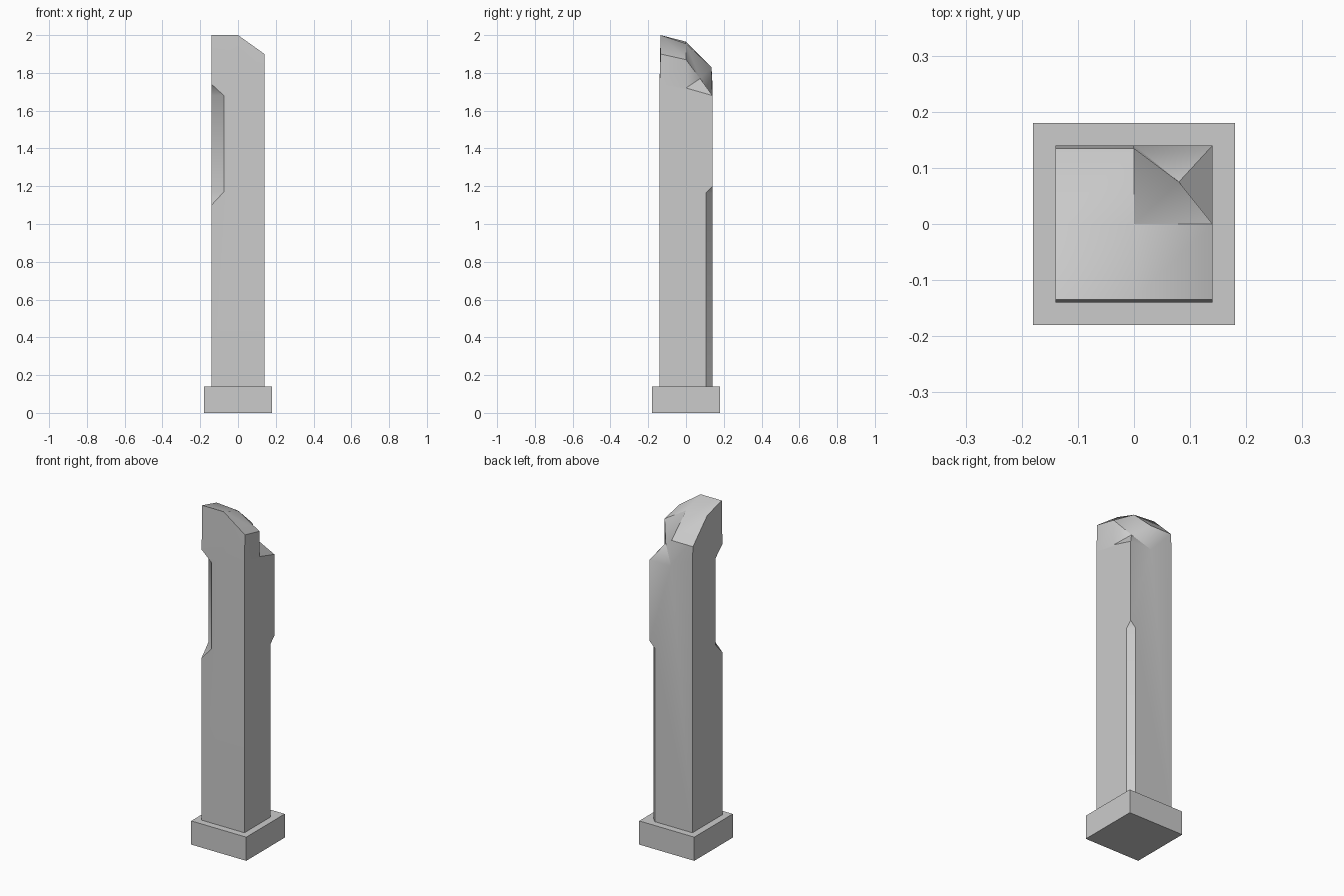
import bpy, bmesh, math
from mathutils import Vector

if "Cube" in bpy.data.objects:
    bpy.data.objects.remove(bpy.data.objects["Cube"])

H = 0.14    # half width of the shaft
T = 0.135   # slightly narrowed half depth at the broken top


def add_object(name, bm):
    bmesh.ops.recalc_face_normals(bm, faces=bm.faces[:])
    mesh = bpy.data.meshes.new(name)
    bm.to_mesh(mesh)
    bm.free()
    ob = bpy.data.objects.new(name, mesh)
    bpy.context.collection.objects.link(ob)
    return ob


# Square plinth
bpy.ops.mesh.primitive_cube_add(size=1, location=(0, 0, 0.07))
plinth = bpy.context.object
plinth.name = "plinth"
plinth.scale = (0.36, 0.36, 0.14)

# Shaft: perimeter of a 3x3 grid, lofted to an uneven broken top
ring = [(-1, -1), (0, -1), (1, -1), (1, 0), (1, 1), (0, 1), (-1, 1), (-1, 0)]
mid_z = [1.74, 1.74, 1.74, 1.72, 1.68, 1.68, 1.74, 1.74]
top_z = [2.0, 2.0, 1.9, 1.87, None, 1.83, 1.83, 1.965]

bm = bmesh.new()
corners = [bm.verts.new((x * H, y * H, 0.13)) for x, y in ring[::2]]
mid = [bm.verts.new((x * H, y * H, z)) for (x, y), z in zip(ring, mid_z)]
top = [None if z is None else bm.verts.new((x * H, y * T, z))
       for (x, y), z in zip(ring, top_z)]
bm.faces.new(corners)
for i in range(4):
    j = 2 * i
    bm.faces.new((corners[i], corners[(i + 1) % 4], mid[(j + 2) % 8], mid[j + 1], mid[j]))
for i in range(8):
    j = (i + 1) % 8
    if top[i] and top[j]:
        bm.faces.new((mid[i], mid[j], top[j], top[i]))

# Broken top and the missing corner
centre = bm.verts.new((0, 0, 1.955))
pit = bm.verts.new((0.08, 0.075, 1.77))
for face in ((top[0], top[1], centre, top[7]),
             (top[1], top[2], top[3], centre),
             (top[7], centre, top[5], top[6]),
             (centre, top[3], pit), (centre, pit, top[5]),
             (top[3], mid[3], pit), (top[5], pit, mid[5]),
             (mid[3], mid[4], pit), (mid[5], pit, mid[4])):
    bm.faces.new(face)
shaft = add_object("shaft", bm)


def chip_edge(sx, sy, leg, low, low_in, high_in, high):
    """Cut a tapered chamfer out of one vertical edge of the shaft."""
    depth, out = leg / math.sqrt(2), 0.05
    f = out / depth
    inward = Vector((-sx, -sy, 0)).normalized()
    side = Vector((-sy, sx, 0)).normalized() * 0.3
    corner = Vector((sx * H, sy * H, 0))
    profile = [(-out, low - (low_in - low) * f), (depth, low_in),
               (depth, high_in), (-out, high + (high - high_in) * f)]
    bm = bmesh.new()
    a, b = [[bm.verts.new(corner + inward * d + side * s + Vector((0, 0, z)))
             for d, z in profile] for s in (-1, 1)]
    bm.faces.new(a)
    bm.faces.new(b[::-1])
    for i in range(4):
        j = (i + 1) % 4
        bm.faces.new((a[i], b[i], b[j], a[j]))
    cutter = add_object("chip_cutter", bm)
    cutter.hide_render = True
    mod = shaft.modifiers.new("chip", 'BOOLEAN')
    mod.operation = 'DIFFERENCE'
    mod.solver = 'EXACT'
    mod.object = cutter
    bpy.context.view_layer.objects.active = shaft
    bpy.ops.object.modifier_apply(modifier=mod.name)
    bpy.data.objects.remove(cutter)


# Chips on the front left and back right edges
chip_edge(-1, -1, 0.065, 1.10, 1.17, 1.68, 1.74)
chip_edge(1, 1, 0.034, 0.0, 0.03, 1.165, 1.20)

bpy.ops.object.select_all(action='DESELECT')
shaft.select_set(True)
bpy.context.view_layer.objects.active = shaft
bpy.ops.object.shade_smooth_by_angle(angle=math.radians(40))
